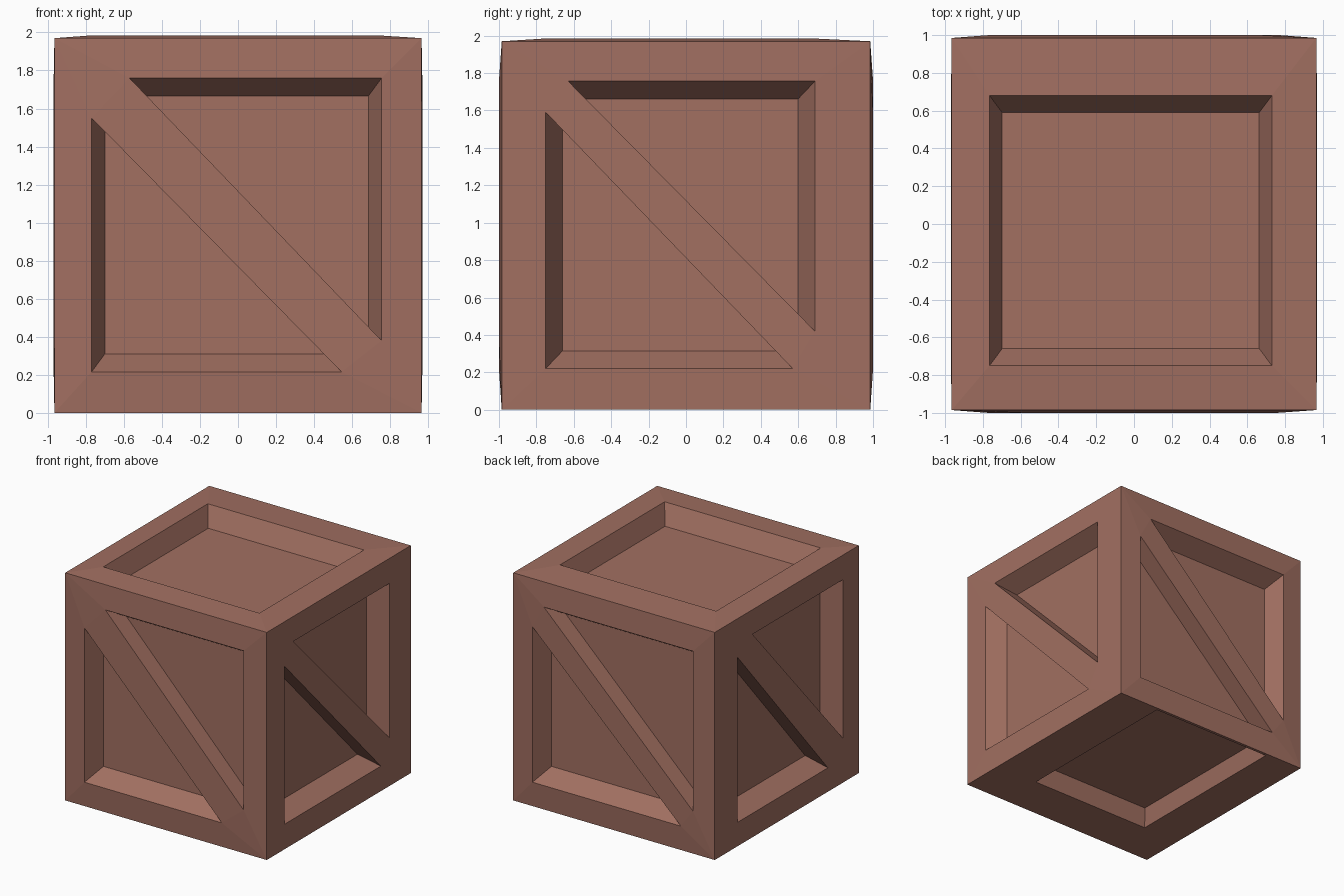
import bpy, bmesh
from mathutils import Vector as V

if "Cube" in bpy.data.objects:
    bpy.data.objects.remove(bpy.data.objects["Cube"])

HX, HY, TOP = 0.965, 0.985, 1.97      # half width, half depth, height at the corners
DEPTH = 0.16                          # how far the panels sit behind the boards
X, Y, Z = V((1, 0, 0)), V((0, 1, 0)), V((0, 0, 1))
bm = bmesh.new()


def panel(origin, u, v, n, outer, rect, inset, bulge, diag=None, depth=DEPTH):
    """One crate side: outer board frame, sloped recess walls, recessed floor, optional brace."""
    def vert(p, h):
        return bm.verts.new(origin + u * p[0] + v * p[1] + n * h)

    def on_line(p, q, axis, value):
        t = (value - p[axis]) / (q[axis] - p[axis])
        return (p[0] + (q[0] - p[0]) * t, p[1] + (q[1] - p[1]) * t)

    def recess(rim, floor):
        a = [vert(p, bulge) for p in rim]
        b = [vert(p, bulge - depth) for p in floor]
        for i in range(len(a)):
            j = (i + 1) % len(a)
            bm.faces.new((a[i], a[j], b[j], b[i]))
        bm.faces.new(b)
        return a

    u0, v0, u1, v1 = outer
    bl, br, tr, tl = [vert(p, 0) for p in ((u0, v0), (u1, v0), (u1, v1), (u0, v1))]
    l, b, r, t = rect
    iu, iv = inset
    if diag is None:
        rim = recess([(l, b), (r, b), (r, t), (l, t)],
                     [(l + iu, b + iv), (r - iu, b + iv), (r - iu, t - iv), (l + iu, t - iv)])
        ring = [bl, br, tr, tl]
        for i in range(4):
            j = (i + 1) % 4
            bm.faces.new((ring[i], ring[j], rim[j], rim[i]))
        return
    # two triangular recesses on either side of the diagonal brace
    a, c = (diag[0], t), (r, diag[1])
    d, f = (l, diag[2]), (diag[3], b)
    A, B, C = recess([a, (r, t), c],
                     [on_line(a, c, 1, t - iv), (r - iu, t - iv), on_line(a, c, 0, r - iu)])
    D, E, F = recess([d, (l, b), f],
                     [on_line(d, f, 0, l + iu), (l + iu, b + iv), on_line(d, f, 1, b + iv)])
    for face in ((tl, A, B, tr), (tr, B, C, br), (tl, bl, E, D), (bl, br, F, E),
                 (D, F, C, A), (tl, D, A), (br, C, F)):
        bm.faces.new(face)


# four braced sides: brace values are top-left u, right z, left z, bottom-right u
side_x = (-HX, 0, HX, TOP)
side_y = (-HY, 0, HY, TOP)
panel(-Y * HY, X, Z, -Y, side_x, (-0.77, 0.215, 0.755, 1.76), (0.07, 0.095), 0.015,
      (-0.57, 0.38, 1.55, 0.545))
panel(Y * HY, -X, Z, Y, side_x, (-0.77, 0.215, 0.767, 1.76), (0.07, 0.095), 0.015,
      (-0.66, 0.375, 1.56, 0.65))
panel(X * HX, Y, Z, X, side_y, (-0.75, 0.22, 0.69, 1.757), (0.09, 0.095), 0.004,
      (-0.63, 0.42, 1.59, 0.57))
panel(-X * HX, -Y, Z, -X, side_y, (-0.68, 0.21, 0.765, 1.76), (0.09, 0.095), 0.004,
      (-0.475, 0.385, 1.64, 0.557))

# plain lid and underside
flat = (-HX, -HY, HX, HY)
panel(Z * TOP, X, Y, Z, flat, (-0.765, -0.75, 0.73, 0.68), (0.067, 0.09), 0.015)
panel(V((0, 0, 0)), X, Y, -Z, flat, (-0.61, -0.59, 0.56, 0.96), (0.04, 0.05), 0.0, depth=0.15)

bmesh.ops.remove_doubles(bm, verts=bm.verts, dist=0.0005)
bmesh.ops.recalc_face_normals(bm, faces=bm.faces)
mesh = bpy.data.meshes.new("crate")
bm.to_mesh(mesh)
bm.free()

# reddish brown wood
wood = bpy.data.materials.new("wood")
wood.diffuse_color = (0.36, 0.16, 0.12, 1)
wood.use_nodes = True
wood.node_tree.nodes["Principled BSDF"].inputs["Base Color"].default_value = wood.diffuse_color
mesh.materials.append(wood)
bpy.context.collection.objects.link(bpy.data.objects.new("crate", mesh))
